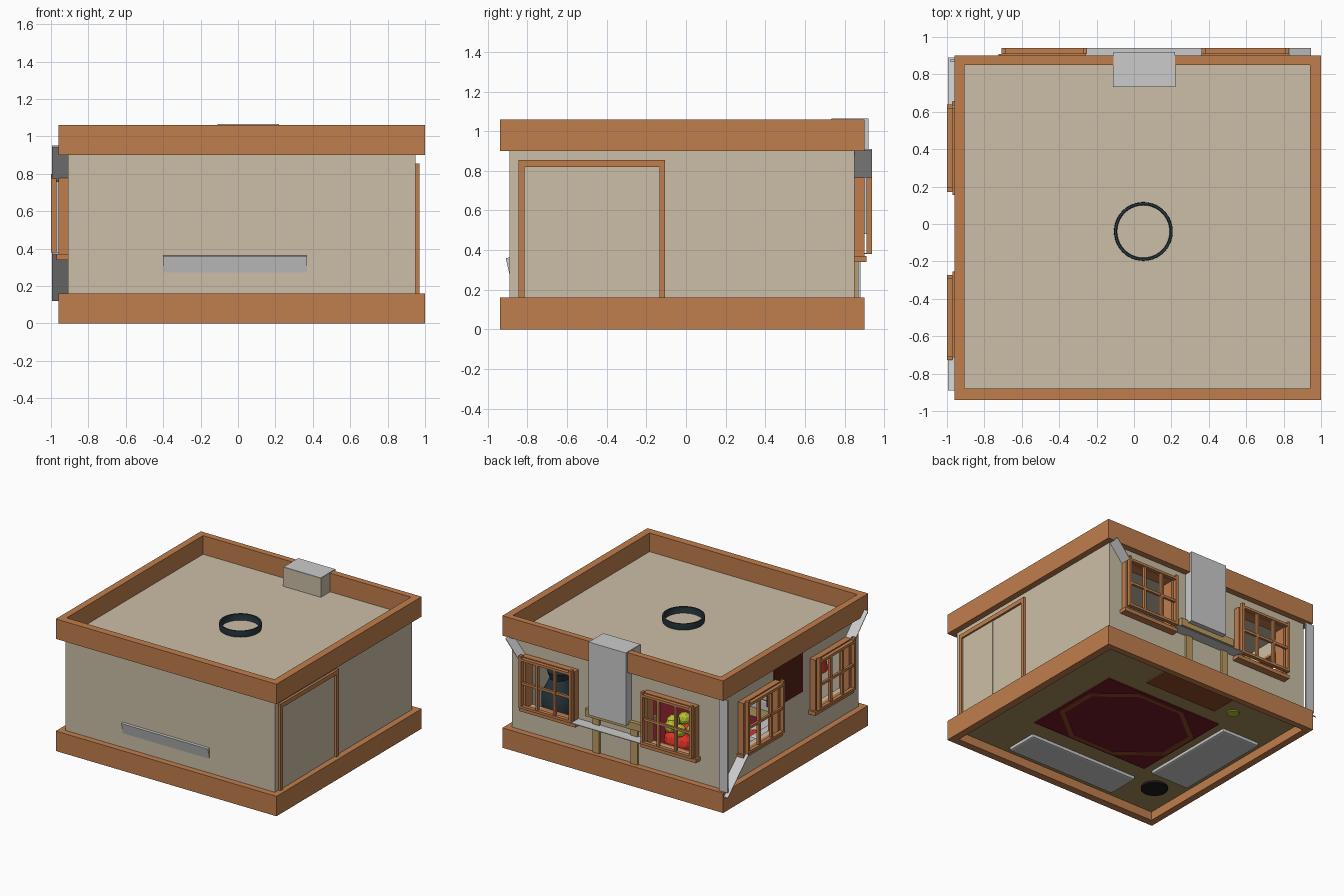
import bpy, bmesh, math
from mathutils import Vector, Matrix

if "Cube" in bpy.data.objects:
    bpy.data.objects.remove(bpy.data.objects["Cube"])


def mat(name, rgb):
    m = bpy.data.materials.new(name)
    m.diffuse_color = (*rgb, 1)
    m.use_nodes = True
    m.node_tree.nodes["Principled BSDF"].inputs["Base Color"].default_value = m.diffuse_color
    return m


WOOD = mat("wood", (0.53, 0.21, 0.075))
WALL = mat("plaster", (0.60, 0.52, 0.385))
FLOOR = mat("floor", (0.36, 0.27, 0.10))
RUG = mat("dark_red", (0.17, 0.01, 0.02))
TRIM = mat("rug_trim", (0.27, 0.07, 0.02))
BROWN = mat("dark_brown", (0.10, 0.015, 0.008))
OAK = mat("oak", (0.50, 0.33, 0.12))
DARK = mat("dark_glass", (0.02, 0.04, 0.05))
BLACK = mat("black", (0.01, 0.01, 0.012))
RED = mat("red", (0.7, 0.03, 0.02))
LEAF = mat("leaf", (0.45, 0.55, 0.03))
ORANGE = mat("orange", (0.8, 0.28, 0.03))


def finish(name, bm, material=None, smooth=False):
    bmesh.ops.recalc_face_normals(bm, faces=bm.faces)
    me = bpy.data.meshes.new(name)
    bm.to_mesh(me)
    bm.free()
    ob = bpy.data.objects.new(name, me)
    bpy.context.collection.objects.link(ob)
    if material:
        me.materials.append(material)
    if smooth:
        bpy.ops.object.select_all(action='DESELECT')
        ob.select_set(True)
        bpy.context.view_layer.objects.active = ob
        bpy.ops.object.shade_smooth_by_angle(angle=math.radians(35))
    return ob


def plain(u, v, z):
    return (u, v, z)


def swapped(u, v, z):
    return (v, u, z)


def back(u, d, z):      # u runs along the wall, d points outward
    return (u, 0.85 + d, z)


def left(u, d, z):
    return (-0.91 - d, u, z)


def boxes(name, items, material=None, place=plain, bevel=0):
    """Boxes given as (u0, u1, v0, v1, z0, z1) joined in one mesh."""
    bm = bmesh.new()
    for u0, u1, v0, v1, z0, z1 in items:
        a, b = Vector(place(u0, v0, z0)), Vector(place(u1, v1, z1))
        r = bmesh.ops.create_cube(bm, size=1)
        for v in r["verts"]:
            v.co = (a + b) / 2 + Vector(p * q for p, q in zip(v.co, b - a))
    ob = finish(name, bm, material)
    if bevel:
        m = ob.modifiers.new("bevel", 'BEVEL')
        m.width, m.segments = bevel, 2
    return ob


def prism(name, pts, d0, d1, place, material=None):
    """Outline of (u, z) points extruded from depth d0 to d1."""
    bm = bmesh.new()
    f = bm.faces.new([bm.verts.new(place(u, d0, z)) for u, z in pts])
    r = bmesh.ops.extrude_face_region(bm, geom=[f])
    shift = Vector(place(0, d1, 0)) - Vector(place(0, d0, 0))
    bmesh.ops.translate(bm, vec=shift, verts=[e for e in r["geom"] if isinstance(e, bmesh.types.BMVert)])
    return finish(name, bm, material)


def lathe(name, profile, x, y, material=None, steps=32, closed=False, smooth=True, turn=0, stretch=1):
    bm = bmesh.new()
    vs = [bm.verts.new((r, 0, z)) for r, z in profile]
    es = [bm.edges.new(p) for p in zip(vs, vs[1:] + (vs[:1] if closed else []))]
    bmesh.ops.spin(bm, geom=vs + es, cent=(0, 0, 0), axis=(0, 0, 1), angle=math.tau, steps=steps)
    bmesh.ops.remove_doubles(bm, verts=bm.verts, dist=1e-4)
    bm.transform(Matrix.Translation((x, y, 0)) @ Matrix.Diagonal((stretch, 1, 1, 1)) @ Matrix.Rotation(turn, 4, 'Z'))
    return finish(name, bm, material, smooth)


# Skirting and cornice rims
for name, z0, z1 in (("base_rim", 0, 0.16), ("top_rim", 0.90, 1.06)):
    boxes(name, [(-0.96, 1.0, -0.94, -0.88, z0, z1), (-0.96, 1.0, 0.85, 0.90, z0, z1),
                 (-0.96, -0.905, -0.88, 0.85, z0, z1), (0.94, 1.0, -0.88, 0.85, z0, z1)], WOOD)

# Floor, roof and plain walls
boxes("floor", [(-0.91, 0.94, -0.88, 0.85, 0.07, 0.09)], FLOOR)
boxes("roof", [(-0.91, 0.945, -0.885, 0.85, 0.88, 0.91)], WALL)
boxes("front_wall", [(-0.91, 0.95, -0.89, -0.85, 0.09, 0.90)], WALL)
boxes("right_wall", [(0.91, 0.95, -0.85, 0.85, 0.09, 0.90)], WALL)

# Walls with two window openings each
Z0, Z1 = 0.37, 0.78


def open_wall(name, place, lo, hi, wins):
    items = [(lo, hi, -0.04, 0, 0.09, Z0), (lo, hi, -0.04, 0, Z1, 0.90)]
    edges = [lo] + [e for w in wins for e in w] + [hi]
    items += [(a, b, -0.04, 0, Z0, Z1) for a, b in zip(edges[::2], edges[1::2])]
    boxes(name, items, WALL, place)


def window(name, place, a, b):
    # Outer frame, sill and head
    boxes(name + "_frame", [(a - .02, a + .015, -.04, .05, Z0, Z1), (b - .015, b + .02, -.04, .05, Z0, Z1),
                            (a - .02, b + .02, -.04, .05, Z1 - .02, Z1),
                            (a - .035, b + .035, -.04, .06, Z0 - .03, Z0)], WOOD, place)
    # Sash with glazing bars
    a2, b2, t = a - .018, b + .018, .022
    bars = [(a2, a2 + t, .06, .09, Z0 + .01, Z1 + .02), (b2 - t, b2, .06, .09, Z0 + .01, Z1 + .02),
            (a2, b2, .06, .09, Z0 + .01, Z0 + .03), (a2, b2, .06, .09, Z1 - .02, Z1)]
    for k in (1 / 3, 2 / 3):
        u = a2 + (b2 - a2) * k
        bars.append((u - .01, u + .01, .062, .085, Z0 + .02, Z1 - .01))
    bars.append((a2, b2, .064, .083, Z0 + .20, Z0 + .22))
    boxes(name + "_sash", bars, WOOD, place)


for side, place, lo, hi, wins in (("back", back, -0.91, 0.95, [(-0.69, -0.27), (0.38, 0.81)]),
                                  ("left", left, -0.85, 0.81, [(-0.71, -0.29), (0.19, 0.62)])):
    open_wall(side + "_wall", place, lo, hi, wins)
    for i, (a, b) in enumerate(wins):
        window(f"{side}_window_{i + 1}", place, a, b)

# Sliding door with frame
boxes("door_frame", [(.94, .97, -.845, -.815, .16, .855), (.94, .97, -.135, -.105, .16, .855),
                     (.94, .97, -.845, -.105, .82, .855)], WOOD)
boxes("door_panels", [(.94, .956, -.815, -.477, .16, .82), (.94, .953, -.473, -.135, .16, .82)], WALL)

# Chimney, mantel and hearth
boxes("chimney", [(-0.11, 0.22, 0.735, 0.92, 0.48, 1.065)])
boxes("chimney_breast", [(-0.112, 0.222, 0.733, 0.849, 0.48, 1.062)], WALL)
boxes("mantel", [(-.22, .28, .68, .88, .44, .50), (.165, .225, .70, .865, .09, .44),
                 (-.175, -.115, .70, .865, .09, .44)], OAK)
boxes("hearth", [(-0.30, 0.35, 0.56, 0.81, 0.06, 0.12)], TRIM)

# Thin grey plates on the outside of the back and left walls
boxes("back_rail", [(-0.26, 0.36, 0, 0.09, 0.38, 0.386)], None, back)
prism("back_brace", [(.945, .91), (.83, .775), (.83, .767), (.945, .902)], 0, .09, back)
prism("left_lower_brace", [(.89, .12), (.89, .128), (.62, .38), (.62, .372)], 0, .085, left)
prism("left_upper_brace", [(-.89, .95), (-.89, .942), (-.71, .757), (-.71, .765)], 0, .085, left)
boxes("corner_strip", [(.868, .88, 0, .075, .16, .90)], None, left)

# Ceiling lamp ring that shows through the roof
lathe("lamp_ring", [(.150, .90), (.157, .93), (.155, .96), (.143, .96), (.145, .93), (.138, .90)],
      0.05, -0.04, DARK, 40, True)

# Rug with an octagonal trim
boxes("rug", [(-0.45, 0.60, -0.42, 0.43, 0.062, 0.10)], RUG)
lathe("rug_trim", [(.40, .058), (.435, .058), (.435, .104), (.40, .104)], 0.07, 0, TRIM, 8, True, False,
      math.pi / 8, 1.25)


# Sofas: u along the wall, v0 back edge, v1 front edge
def sofa(name, place, u0, u1, v0, v1):
    boxes(name + "_base", [(u0, u1, v0, v1, .045, .17), (u0, u0 + .07, v0, v1, .045, .27),
                           (u1 - .07, u1, v0, v1, .045, .27)], None, place, .012)
    m = (u0 + u1) / 2
    boxes(name + "_cushions", [(u0 + .075, m - .003, v0 + .05, v1 + .01, .17, .22),
                               (m + .003, u1 - .075, v0 + .05, v1 + .01, .17, .22)], None, place, .015)
    boxes(name + "_pillows", [(u0 + .09, u0 + .23, v0 + .08, v0 + .14, .22, .34),
                              (u1 - .23, u1 - .09, v0 + .08, v0 + .14, .22, .34)], RED, place, .02)


sofa("front_sofa", plain, -0.48, 0.50, -0.83, -0.56)
sofa("left_sofa", swapped, -0.42, 0.40, -0.86, -0.52)
# Tilted front sofa back comes through the front wall
prism("front_sofa_back", [(-.85, .10), (-.91, .36), (-.80, .37), (-.75, .17)], -.40, .37,
      lambda u, d, z: (d, u, z))
boxes("left_sofa_back", [(-.36, .34, -.87, -.79, .15, .36)], None, swapped, .02)

# Wall picture seen from outside
boxes("picture", [(-0.18, 0.19, -0.06, 0.004, 0.55, 0.87)], BROWN, left)

# Floor lamp in the front left corner
lathe("floor_lamp_base", [(0, .055), (.10, .055), (.10, .11), (.012, .13), (.012, .60), (0, .60)],
      -0.69, -0.59, BLACK, 24)
lathe("floor_lamp_shade", [(.13, .52), (.09, .76), (.085, .76), (.125, .52)], -0.69, -0.59, RED, 24, True)

# Dark vase in the back right corner
lathe("vase", [(0, .09), (.08, .09), (.13, .25), (.13, .38), (.07, .50), (.09, .56), (0, .54)],
      0.74, 0.55, DARK, 24)

# Potted flowers in the back left corner
lathe("flower_pot", [(0, .062), (.045, .062), (.08, .25), (0, .25)], -0.43, 0.62, LEAF, 16)
for name, material, r, n, ring, z in (("leaves", LEAF, .05, 7, .11, .46), ("petals", RED, .08, 6, .09, .36),
                                      ("buds", ORANGE, .04, 5, .13, .27)):
    bm = bmesh.new()
    for i in range(n):
        a = math.tau * i / n
        g = bmesh.ops.create_icosphere(bm, subdivisions=2, radius=r)
        bmesh.ops.translate(bm, verts=g["verts"],
                            vec=(-0.43 + ring * math.cos(a), 0.62 + ring * math.sin(a), z))
    finish(name, bm, material)
